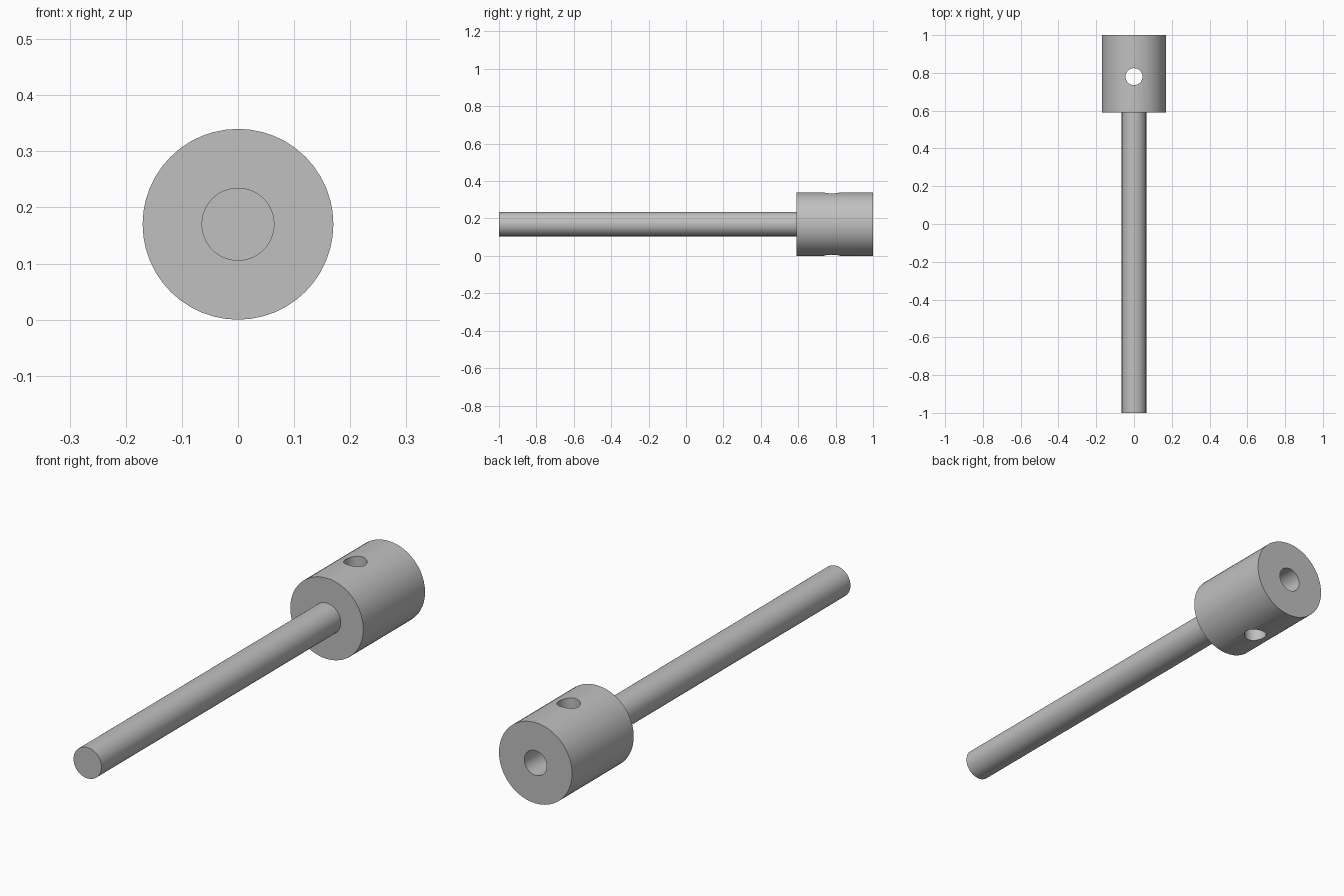
import bpy
from math import pi, radians

cube = bpy.data.objects.get("Cube")
if cube:
    bpy.data.objects.remove(cube, do_unlink=True)

AXIS_Z = 0.17      # height of the shared centre line
HOLE_Y = 0.78      # position of the cross hole

metal = bpy.data.materials.new("grey metal")
metal.use_nodes = True
colour = (0.53, 0.53, 0.53, 1)
metal.diffuse_color = colour
metal.node_tree.nodes["Principled BSDF"].inputs["Base Color"].default_value = colour


def rod(name, radius, start, end, sides=48):
    """Cylinder along y from start to end on the centre line."""
    bpy.ops.mesh.primitive_cylinder_add(
        vertices=sides, radius=radius, depth=end - start,
        location=(0, (start + end) / 2, AXIS_Z), rotation=(pi / 2, 0, 0))
    obj = bpy.context.object
    obj.name = name
    obj.data.materials.append(metal)
    return obj


def combine(target, tool, operation):
    """Apply a boolean, then discard the tool object."""
    tool.hide_render = True
    mod = target.modifiers.new(operation.lower(), 'BOOLEAN')
    mod.operation, mod.object, mod.solver = operation, tool, 'EXACT'
    bpy.context.view_layer.objects.active = target
    bpy.ops.object.modifier_apply(modifier=mod.name)
    bpy.data.objects.remove(tool, do_unlink=True)


# Collar head with the slim shaft joined to its front
body = rod("collar_and_shaft", 0.17, 0.59, 1.0)
combine(body, rod("shaft", 0.065, -1.0, 0.62), 'UNION')

# Blind bore in the back face
combine(body, rod("bore_cutter", 0.052, 0.66, 1.1), 'DIFFERENCE')

# Cross hole straight through the collar, top to bottom
bpy.ops.mesh.primitive_cylinder_add(vertices=48, radius=0.045, depth=0.6,
                                    location=(0, HOLE_Y, AXIS_Z))
cross = bpy.context.object
cross.data.materials.append(metal)
combine(body, cross, 'DIFFERENCE')

# Smooth round walls, crisp rims
bpy.ops.object.select_all(action='DESELECT')
body.select_set(True)
bpy.context.view_layer.objects.active = body
bpy.ops.object.shade_smooth_by_angle(angle=radians(30))
